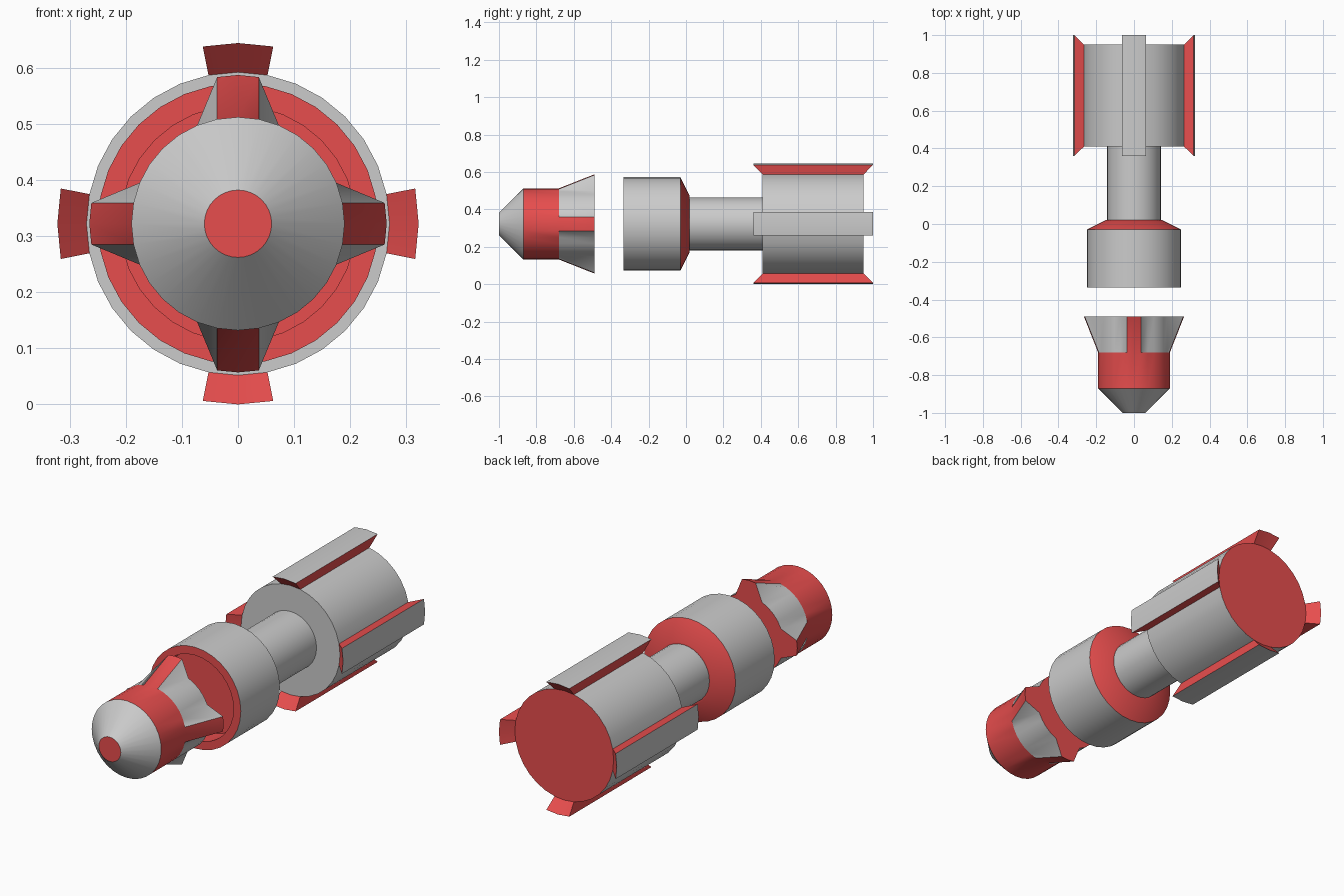
import bpy, bmesh, math

if "Cube" in bpy.data.objects:
    bpy.data.objects.remove(bpy.data.objects["Cube"])

SIDES = 32
AXIS_Z = 0.322
GREY, RED = 0, 1

red = bpy.data.materials.new("red")
red.diffuse_color = (0.8, 0.075, 0.075, 1)
red.use_nodes = True
red.node_tree.nodes["Principled BSDF"].inputs["Base Color"].default_value = red.diffuse_color


def lathe(profile, colours):
    """Revolve (y, radius) points about the long axis; radius 0 closes with a fan."""
    bm = bmesh.new()
    rings, bands = [], []
    for y, r in profile:
        if r == 0:
            rings.append([bm.verts.new((0, y, 0))] * SIDES)
        else:
            angles = [2 * math.pi * k / SIDES for k in range(SIDES)]
            rings.append([bm.verts.new((r * math.sin(a), y, r * math.cos(a))) for a in angles])
    for a, b, colour in zip(rings, rings[1:], colours):
        band = []
        for k in range(SIDES):
            n = (k + 1) % SIDES
            corners = list(dict.fromkeys((a[k], a[n], b[n], b[k])))
            face = bm.faces.new(corners)
            face.material_index = colour
            band.append(face)
        bands.append(band)
    return bm, rings, bands


def finish(bm, name):
    bmesh.ops.recalc_face_normals(bm, faces=bm.faces[:])
    mesh = bpy.data.meshes.new(name)
    bm.to_mesh(mesh)
    bm.free()
    mesh.materials.append(None)
    mesh.materials.append(red)
    obj = bpy.data.objects.new(name, mesh)
    obj.location.z = AXIS_Z
    bpy.context.collection.objects.link(obj)
    bpy.ops.object.select_all(action='DESELECT')
    obj.select_set(True)
    bpy.context.view_layer.objects.active = obj
    bpy.ops.object.shade_smooth_by_angle(angle=math.radians(30))


# Nose piece: blunt cone, red band and four flared ribs at the rear
bm, rings, bands = lathe(
    [(-1, 0), (-1, 0.06), (-0.87, 0.19), (-0.68, 0.19), (-0.49, 0.19), (-0.49, 0)],
    [RED, GREY, RED, GREY, RED])
for q in range(4):
    mid = q * SIDES // 4
    angle = q * math.pi / 2
    for k in (-1, 0, 1):
        co = rings[4][(mid + k) % SIDES].co
        co.x += 0.075 * math.sin(angle)
        co.z += 0.075 * math.cos(angle)
    for k in (-1, 0):
        bands[3][(mid + k) % SIDES].material_index = RED
finish(bm, "nose_piece")

# Collar with a recessed front, red shoulder and the shaft behind it
bm, rings, bands = lathe(
    [(-0.23, 0), (-0.23, 0.21), (-0.335, 0.21), (-0.335, 0.25), (-0.03, 0.25),
     (0.02, 0.15), (0.02, 0.142), (0.41, 0.142)],
    [RED, RED, RED, GREY, RED, RED, GREY])
finish(bm, "collar_and_shaft")

# Rear drum with four fins pulled out of its side
bm, rings, bands = lathe(
    [(0.41, 0.142), (0.41, 0.27), (0.95, 0.27), (0.95, 0)],
    [GREY, GREY, RED])
for q in range(4):
    mid = q * SIDES // 4
    base = [bands[1][(mid + k) % SIDES] for k in (-1, 0)]
    before = set(bm.faces)
    new = bmesh.ops.extrude_face_region(bm, geom=base)["geom"]
    tops = {g for g in new if isinstance(g, bmesh.types.BMFace)}
    for v in (g for g in new if isinstance(g, bmesh.types.BMVert)):
        v.co.x *= 0.322 / 0.27
        v.co.z *= 0.322 / 0.27
        v.co.y = 1.0 if v.co.y > 0.68 else 0.36
    for f in set(bm.faces) - before - tops:
        f.material_index = RED
    leftover = [f for f in base if f.is_valid and f not in tops]
    if leftover:
        bmesh.ops.delete(bm, geom=leftover, context='FACES_ONLY')
finish(bm, "rear_drum")
